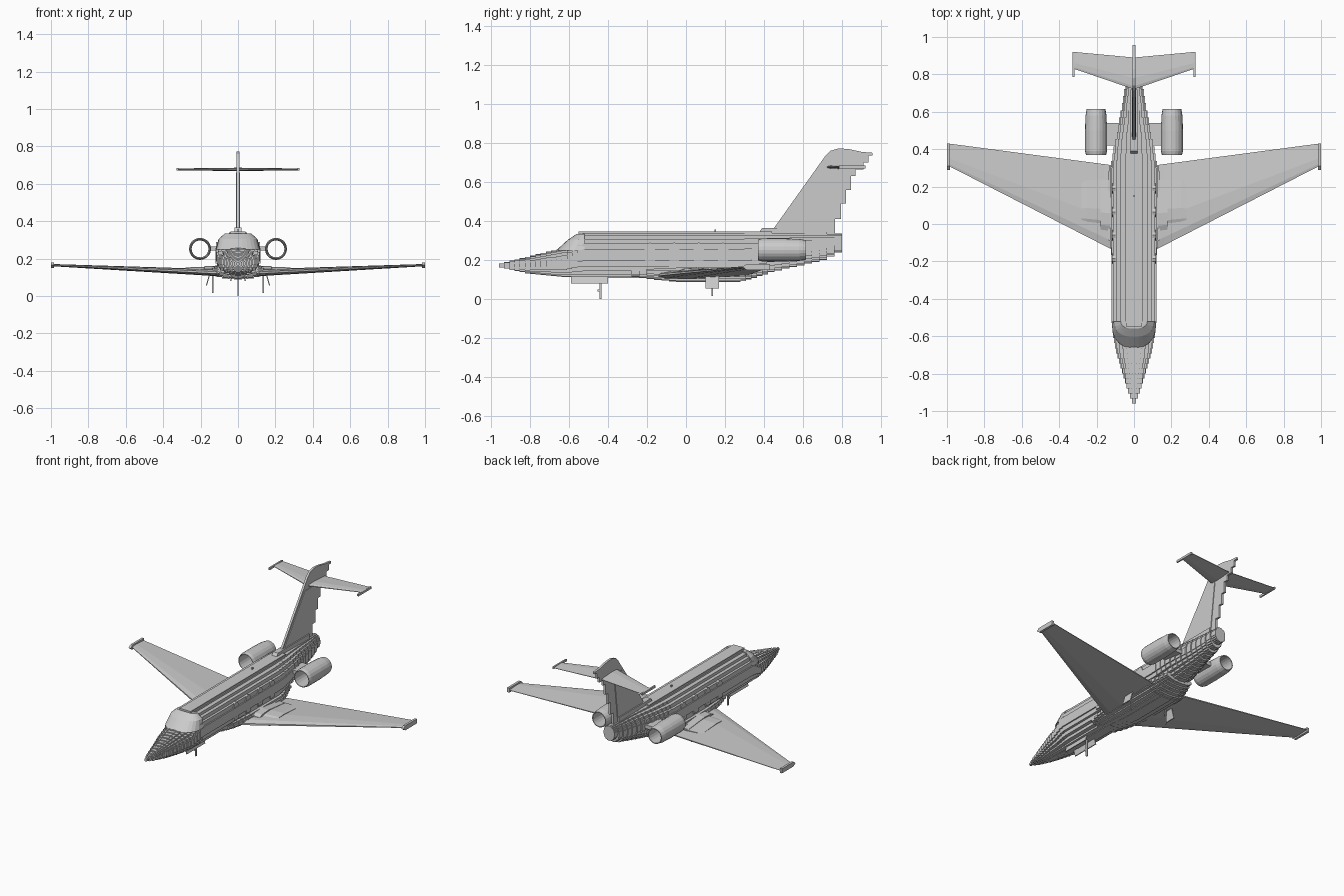
import bpy, bmesh, math

cube = bpy.data.objects.get("Cube")
if cube:
    bpy.data.objects.remove(cube, do_unlink=True)


def loft(name, rings, mirror=False, closed=False):
    """Skin a row of equal-length rings; cap the ends, or join them if closed."""
    bm = bmesh.new()
    rows = [[bm.verts.new(p) for p in ring] for ring in rings]
    pairs = list(zip(rows, rows[1:]))
    if closed:
        pairs.append((rows[-1], rows[0]))
    else:
        bm.faces.new(rows[0])
        bm.faces.new(rows[-1])
    for a, b in pairs:
        n = len(a)
        for i in range(n):
            j = (i + 1) % n
            bm.faces.new((a[i], a[j], b[j], b[i]))
    bmesh.ops.recalc_face_normals(bm, faces=bm.faces)
    mesh = bpy.data.meshes.new(name)
    bm.to_mesh(mesh)
    bm.free()
    obj = bpy.data.objects.new(name, mesh)
    bpy.context.collection.objects.link(obj)
    if mirror:
        obj.modifiers.new("Mirror", 'MIRROR').use_clip = False
    return obj


def box(name, x, y, z, mirror=False, lean=0):
    """Box from ranges; lean shifts the lower edge sideways."""
    rings = [[(a + s, b, h) for a, b in
              ((x[0], y[0]), (x[1], y[0]), (x[1], y[1]), (x[0], y[1]))]
             for h, s in ((z[0], lean), (z[1], 0))]
    return loft(name, rings, mirror)


def plate(name, outline, x0, x1, mirror=False):
    """Side-view outline (y, z) extruded across x."""
    return loft(name, [[(x, y, z) for y, z in outline] for x in (x0, x1)], mirror)


def aerofoil(name, sections, mirror=True):
    """Loft sections given as x, leading y, trailing y, centre z, thickness."""
    shape = ((0, 0.15), (0.1, 0.4), (0.35, 0.5), (1, 0.1))
    shape += tuple((c, -t) for c, t in reversed(shape))
    return loft(name, [[(x, lead + c * (trail - lead), z + t * thick)
                        for c, t in shape]
                       for x, lead, trail, z, thick in sections], mirror)


def stair_section(steps=6):
    """Round unit section cut into small square steps."""
    arc = [(math.cos(i * math.pi / 2 / steps), math.sin(i * math.pi / 2 / steps))
           for i in range(steps + 1)]
    quarter = [arc[0]]
    for a, b in zip(arc, arc[1:]):
        quarter += [((a[0] + b[0]) / 2 + 0.02, a[1]), ((a[0] + b[0]) / 2 + 0.02, b[1])]
    half = quarter + [(-x, z) for x, z in reversed(quarter)]
    return half + [(x, -z) for x, z in reversed(half)]


SECTION = stair_section()


def at(keys, y):
    """Interpolate key stations (y, half width, bottom, top)."""
    for a, b in zip(keys, keys[1:]):
        if y <= b[0]:
            t = (y - a[0]) / (b[0] - a[0])
            return [p + t * (q - p) for p, q in zip(a, b)][1:]
    return keys[-1][1:]


def stepped_body(name, keys, cuts):
    """Body made from short straight slices, each a step from the next."""
    rings = []
    for y0, y1 in zip(cuts, cuts[1:]):
        w, low, high = at(keys, (y0 + y1) / 2)
        mid, half = (low + high) / 2, (high - low) / 2
        for y in (y0, y1):
            rings.append([(x * w, y, mid + z * half) for x, z in SECTION])
    return loft(name, rings)


def spread(a, b, n):
    return [a + (b - a) * i / n for i in range(n + 1)]


# Fuselage with stepped nose and tail
hull = [(-0.96, 0.004, 0.167, 0.178), (-0.9, 0.03, 0.15, 0.195),
        (-0.8, 0.06, 0.13, 0.22), (-0.7, 0.09, 0.12, 0.245),
        (-0.62, 0.108, 0.113, 0.262), (-0.55, 0.117, 0.11, 0.33),
        (-0.53, 0.12, 0.108, 0.343), (0.3, 0.12, 0.11, 0.343),
        (0.44, 0.105, 0.14, 0.343), (0.6, 0.068, 0.175, 0.34),
        (0.72, 0.05, 0.205, 0.337), (0.8, 0.035, 0.25, 0.335)]
stepped_body("fuselage", hull, spread(-0.96, -0.53, 16) + spread(0.3, 0.8, 13))

# Wrap-around windscreen under a rounded cockpit roof
screen = []
for w, front, z in ((0.118, -0.665, 0.25), (0.104, -0.605, 0.305), (0.07, -0.56, 0.335)):
    screen.append([(w * math.cos(a), -0.52 + (front + 0.52) * math.sin(a) ** 0.7, z)
                   for a in spread(0, math.pi, 14)])
loft("windscreen", screen)

# Flat roof strip, antenna and cabin windows
box("roof_strip", (-0.04, 0.04), (-0.55, 0.44), (0.33, 0.346))
box("antenna", (-0.004, 0.004), (0.145, 0.155), (0.34, 0.358))
for i, y in enumerate((-0.185, -0.06, 0.065, 0.19)):
    arch = [(y + 0.028 * math.cos(a), 0.252 + 0.038 * math.sin(a))
            for a in spread(0, math.pi, 6)]
    plate("cabin_window_%d" % (i + 1), arch, 0.1, 0.117, True)
    box("lower_panel_%d" % (i + 1), (0.1, 0.12), (y - 0.025, y + 0.025), (0.175, 0.195), True)

# Belly fairing
fairing = [(-0.28, 0.09, 0.115, 0.16), (-0.2, 0.115, 0.105, 0.17),
           (-0.05, 0.138, 0.088, 0.185), (0.28, 0.138, 0.088, 0.185),
           (0.42, 0.09, 0.13, 0.18)]
stepped_body("belly_fairing", fairing, spread(-0.28, -0.05, 6) + spread(0.28, 0.42, 5))

# Wings, raised root panels and tip blocks
aerofoil("wing", [(0.05, -0.17, 0.305, 0.122, 0.045),
                  (0.16, -0.115, 0.32, 0.127, 0.036), (0.99, 0.31, 0.43, 0.165, 0.012)])
aerofoil("wing_root_step", [(0.1, -0.04, 0.24, 0.137, 0.05),
                            (0.18, -0.03, 0.23, 0.139, 0.042)])
aerofoil("wing_panel", [(0.12, -0.01, 0.24, 0.135, 0.038),
                        (0.25, 0.005, 0.235, 0.139, 0.03),
                        (0.28, 0.01, 0.22, 0.139, 0.027)])
plate("wing_tip", [(0.29, 0.165), (0.31, 0.18), (0.43, 0.18), (0.43, 0.15), (0.31, 0.15)],
      0.985, 1, True)

# Tail fin with stepped trailing edge
fin = [(0.43, 0.335), (0.715, 0.735), (0.74, 0.76), (0.78, 0.772), (0.83, 0.77),
       (0.9, 0.755), (0.957, 0.75), (0.957, 0.737), (0.935, 0.735), (0.935, 0.7),
       (0.91, 0.7), (0.91, 0.665)]
for y, z in ((0.87, 0.63), (0.845, 0.56), (0.82, 0.49), (0.795, 0.41), (0.765, 0.32)):
    fin += [(y, fin[-1][1]), (y, z)]
plate("tail_fin", fin, -0.007, 0.007)
plate("fin_core", [(0.44, 0.33), (0.68, 0.66), (0.76, 0.66), (0.72, 0.33)], -0.011, 0.011)
plate("fin_fillet", [(0.37, 0.335), (0.39, 0.365), (0.72, 0.365), (0.72, 0.33)], -0.018, 0.018)

# Tailplane
aerofoil("tailplane", [(0, 0.72, 0.89, 0.677, 0.018), (0.322, 0.83, 0.92, 0.677, 0.01)])
box("tailplane_tip", (0.318, 0.328), (0.785, 0.92), (0.67, 0.684), True)

# Hollow engine nacelles on pylons
nacelle = [(0.37, 0.05), (0.37, 0.054), (0.39, 0.059), (0.5, 0.059), (0.58, 0.056),
           (0.615, 0.05), (0.615, 0.045), (0.5, 0.05)]
loft("nacelle", [[(0.203 + r * math.cos(a), y, 0.252 + r * math.sin(a)) for y, r in nacelle]
                 for a in spread(0, 2 * math.pi, 20)[:-1]], True, True)
box("pylon", (0.06, 0.152), (0.42, 0.54), (0.242, 0.266), True)

# Nose landing gear
box("nose_gear_leg", (-0.004, 0.004), (-0.443, -0.433), (0, 0.13))
box("nose_gear_link", (-0.004, 0.004), (-0.453, -0.443), (0.04, 0.05))
box("nose_gear_door", (0.024, 0.03), (-0.59, -0.4), (0.08, 0.125), True, 0.012)

# Main landing gear
box("main_gear_leg", (0.131, 0.138), (0.131, 0.139), (0.015, 0.12), True)
box("main_gear_door", (0.148, 0.154), (0.1, 0.17), (0.055, 0.12), True, 0.018)
